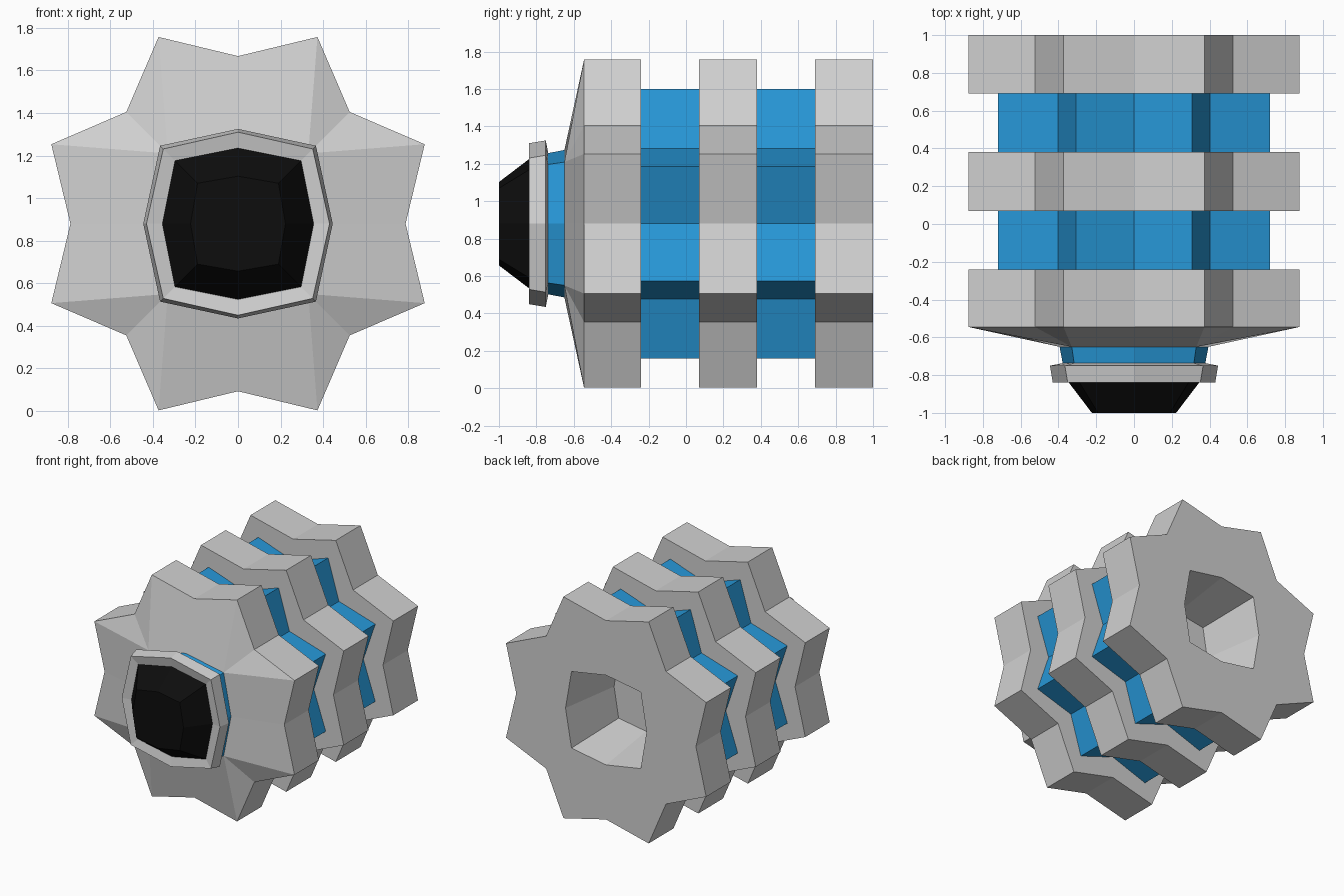
import bpy, bmesh, math

if "Cube" in bpy.data.objects:
    bpy.data.objects.remove(bpy.data.objects["Cube"])

CZ = 0.88  # height of the long axis


def material(name, rgb):
    m = bpy.data.materials.new(name)
    m.diffuse_color = (*rgb, 1)
    m.use_nodes = True
    m.node_tree.nodes["Principled BSDF"].inputs["Base Color"].default_value = m.diffuse_color
    return m


GREY = material("light grey", (0.63, 0.63, 0.63))
BLUE = material("bright blue", (0.02, 0.31, 0.68))
BLACK = material("black", (0.004, 0.004, 0.004))


def star(r_flat, r_tip, r_valley):
    """16-point outline: flat, tip, valley, tip in every quarter turn."""
    pts = []
    for q in range(4):
        for deg, r in ((0, r_flat), (23.05, r_tip), (45, r_valley), (66.95, r_tip)):
            a = math.radians(deg + 90 * q)
            pts.append((r * math.cos(a), r * math.sin(a)))
    return pts


def octagon(axis, corner):
    """8-sided outline as 16 points; the doubled corners are merged later."""
    pts = []
    for q in range(4):
        c, s = round(math.cos(q * math.pi / 2)), round(math.sin(q * math.pi / 2))
        for x, z in ((axis, 0), (corner, corner), (corner, corner), (corner, corner)):
            pts.append((x * c - z * s, x * s + z * c))
    return pts


def loft(name, rings, mats):
    """Join (y, outline, material index of the next span) rings along y, cap the ends."""
    bm = bmesh.new()
    loops = [[bm.verts.new((x, y, CZ + z)) for x, z in pts] for y, pts, _ in rings]
    for a, b, (_, _, mi) in zip(loops, loops[1:], rings):
        for i in range(16):
            j = (i + 1) % 16
            bm.faces.new((a[i], a[j], b[j], b[i])).material_index = mi
    bm.faces.new(loops[0]).material_index = rings[0][2]
    bm.faces.new(loops[-1]).material_index = rings[-1][2]
    bmesh.ops.remove_doubles(bm, verts=bm.verts, dist=0.0005)
    bmesh.ops.recalc_face_normals(bm, faces=bm.faces)
    me = bpy.data.meshes.new(name)
    bm.to_mesh(me)
    bm.free()
    for m in mats:
        me.materials.append(m)
    ob = bpy.data.objects.new(name, me)
    bpy.context.collection.objects.link(ob)
    return ob


big = star(0.787, 0.953, 0.742)
small = star(0.615, 0.782, 0.568)

# Star-shaped body: front taper, three grey gears, two blue bands, rear socket
body = [(-0.65, octagon(0.395, 0.33), 0)]
for y0, y1 in ((-0.545, -0.24), (0.07, 0.38), (0.69, 1.0)):
    if y0 > 0:
        body.append((y0, small, 0))
    body += [(y0, big, 0), (y1, big, 0)]
    if y1 < 1:
        body.append((y1, small, 1))
body += [(1.0, octagon(0.355, 0.303), 0), (0.5, octagon(0.28, 0.24), 0)]
loft("star_body", body, [GREY, BLUE])

# Blue neck
loft("neck", [(-0.645, octagon(0.395, 0.33), 0),
              (-0.75, octagon(0.375, 0.315), 0)], [BLUE])

# Grey rim around the nose, with a slightly dished front
loft("nose_rim", [(-0.735, octagon(0.37, 0.31), 0),
                  (-0.75, octagon(0.445, 0.366), 0),
                  (-0.84, octagon(0.43, 0.351), 0),
                  (-0.826, octagon(0.36, 0.30), 0)], [GREY])

# Black tapered nose
loft("nose", [(-0.82, octagon(0.36, 0.30), 0),
              (-1.0, octagon(0.223, 0.19), 0)], [BLACK])
